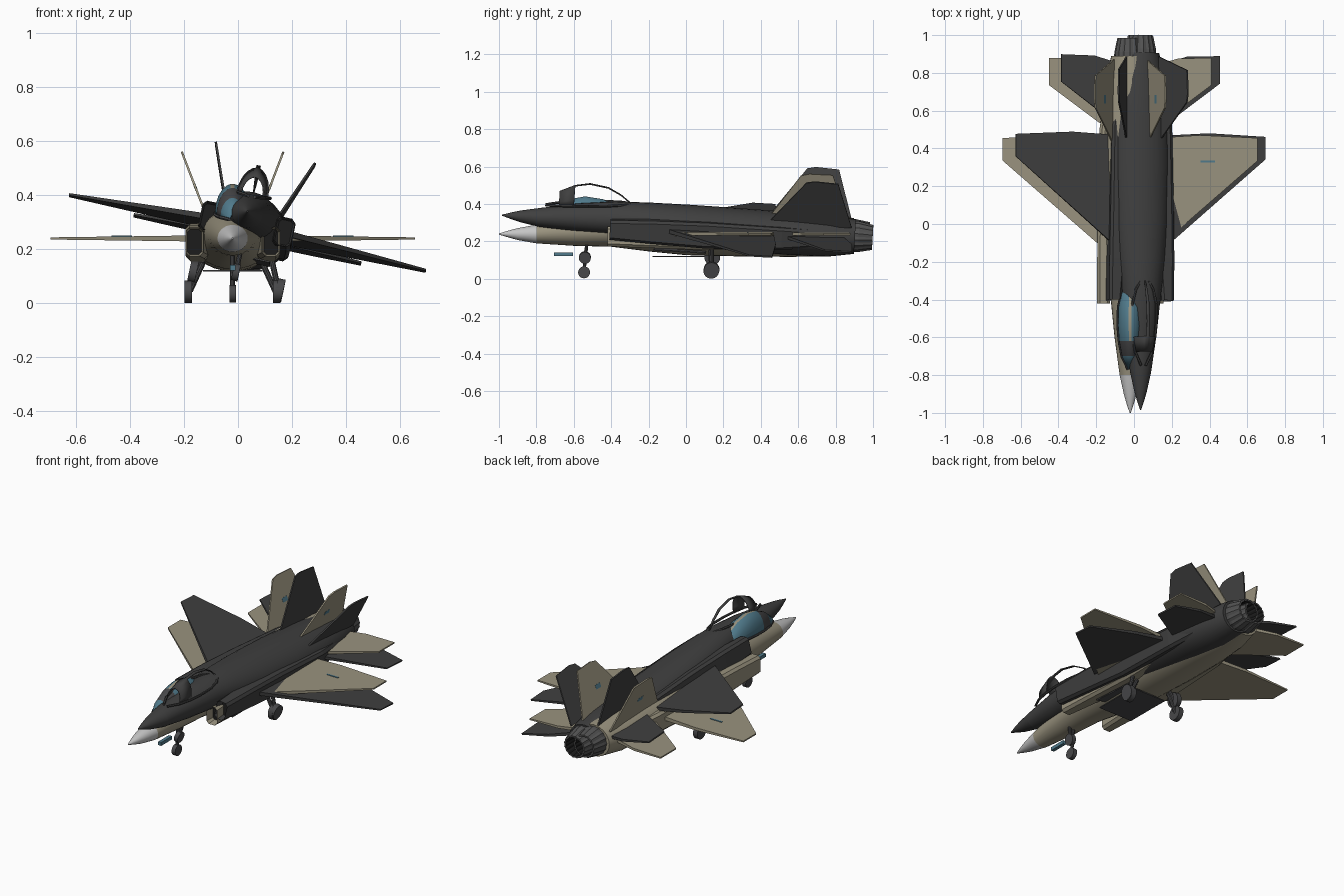
import bpy, bmesh, math
from mathutils import Matrix, Vector

if "Cube" in bpy.data.objects:
    bpy.data.objects.remove(bpy.data.objects["Cube"])


def material(name, rgb):
    m = bpy.data.materials.new(name)
    m.diffuse_color = (*rgb, 1)
    m.use_nodes = True
    m.node_tree.nodes["Principled BSDF"].inputs["Base Color"].default_value = m.diffuse_color
    return m


TAN = material("sand_paint", (0.32, 0.29, 0.21))
CHAR = material("charcoal_paint", (0.05, 0.05, 0.05))
NOSE = material("pale_grey", (0.56, 0.56, 0.56))
BLUE = material("blue_glass", (0.08, 0.195, 0.26))
FRAME = material("dark_frame", (0.065, 0.065, 0.068))
METAL = material("exhaust_metal", (0.085, 0.085, 0.085))
BLACK = material("inner_black", (0.012, 0.012, 0.012))


def finish(name, bm, mats, place, smooth=True, closed=True):
    if closed:
        bmesh.ops.recalc_face_normals(bm, faces=bm.faces)
    me = bpy.data.meshes.new(name)
    bm.to_mesh(me)
    bm.free()
    for m in mats:
        me.materials.append(m)
    ob = bpy.data.objects.new(name, me)
    bpy.context.collection.objects.link(ob)
    ob.matrix_world = place
    if smooth:
        bpy.ops.object.select_all(action='DESELECT')
        ob.select_set(True)
        bpy.context.view_layer.objects.active = ob
        bpy.ops.object.shade_smooth_by_angle(angle=math.radians(35))
    return ob


def loft(rings, caps=True, cyclic=True):
    """Skin a row of point rings; returns the bmesh."""
    bm = bmesh.new()
    rows = [[bm.verts.new(p) for p in r] for r in rings]
    n = len(rows[0])
    for a, b in zip(rows, rows[1:]):
        for i in range(n if cyclic else n - 1):
            j = (i + 1) % n
            bm.faces.new((a[i], a[j], b[j], b[i]))
    if caps:
        bm.faces.new(rows[0])
        bm.faces.new(rows[-1])
    return bm


def oval(y, hw, zb, zt, n=28):
    c, h = (zb + zt) / 2, (zt - zb) / 2
    return [(hw * math.cos(2 * math.pi * i / n), y, c + h * math.sin(2 * math.pi * i / n))
            for i in range(n)]


def rod(a, b, r, n=10):
    a, b = Vector(a), Vector(b)
    turn = (b - a).to_track_quat('Z', 'Y').to_matrix()
    ring = [turn @ Vector((r * math.cos(t), r * math.sin(t), 0))
            for t in (2 * math.pi * i / n for i in range(n))]
    return loft([[a + p for p in ring], [b + p for p in ring]])


def box(size, at, rot=Matrix()):
    bm = bmesh.new()
    bmesh.ops.create_cube(bm, size=1, matrix=Matrix.Translation(at) @ rot @ Matrix.Diagonal((*size, 1)))
    return bm


# fuselage stations: y, half width, bottom, top
STATIONS = [(-1.0, .003, -.003, .003), (-.95, .02, -.018, .018), (-.9, .034, -.032, .031),
            (-.8, .056, -.05, .05), (-.6, .083, -.063, .086), (-.4, .103, -.068, .108),
            (-.2, .13, -.093, .112), (0, .148, -.113, .112), (.3, .158, -.12, .108),
            (.55, .155, -.122, .104), (.75, .135, -.12, .1), (.89, .1, -.098, .086)]
# canopy stations: y, half width, base, top
CANOPY = [(-.77, .012, .07, .09), (-.7, .045, .078, .15), (-.62, .06, .084, .187), (-.54, .066, .09, .202),
          (-.44, .064, .096, .186), (-.37, .048, .1, .15), (-.32, .02, .102, .112)]
# flat outlines: (x, y) for the wing and tailplane, (y, height) for the fin
WING = [(.13, -.14), (.675, .335), (.675, .455), (.37, .47), (.13, .455)]
TAILPLANE = [(.1, .5), (.17, .54), (.43, .735), (.43, .88), (.25, .875), (.1, .83)]
FIN = [(.42, 0), (.615, .27), (.66, .28), (.785, .273), (.87, 0)]


def surface(name, outline, s, paint, place, root, tip):
    """Wing-like slab, thinner towards the tip."""
    span = max(p[0] for p in outline)
    half = [root + (tip - root) * x / span for x, y in outline]
    bm = loft([[(s * x, y, k * h) for (x, y), h in zip(outline, half)] for k in (-1, 1)])
    finish(name, bm, [paint], place, False)


def jet(tag, place, paint, nose_paint, glazed):
    # fuselage and nose cone
    finish(tag + "_fuselage", loft([oval(*s) for s in STATIONS[3:]]), [paint], place)
    finish(tag + "_nose_cone", loft([oval(*s) for s in STATIONS[:4]]), [nose_paint], place)

    # exhaust nozzle: petalled outer wall, rim and dark inner tube
    rings = []
    for y, r in ((.87, .086), (.91, .084), (.985, .068), (.985, .058), (.9, .05)):
        rings.append([((r - .004 * (i % 2)) * math.cos(math.pi * i / 16), y,
                       (r - .004 * (i % 2)) * math.sin(math.pi * i / 16) - .005) for i in range(32)])
    bm = loft(rings)
    for f in bm.faces:
        c = f.calc_center_median()
        f.material_index = int(math.hypot(c.x, c.z + .005) < .057 and c.y > .88)
    finish(tag + "_exhaust", bm, [METAL, BLACK], place, False)

    # canopy shell: glass panes, wide front bow and narrow centre rib
    angles = [math.radians(a) for a in (0, 18, 36, 54, 72, 83, 97, 108, 126, 144, 162, 180)]
    bm = loft([[(hw * math.cos(a), y, zb + (zt - zb) * math.sin(a)) for a in angles]
               for y, hw, zb, zt in CANOPY], caps=False, cyclic=False)
    bmesh.ops.recalc_face_normals(bm, faces=bm.faces)
    for f in bm.faces:
        c = f.calc_center_median()
        if -.7 < c.y < -.62:
            f.material_index = 1
        elif abs(c.x) < .002 and c.y > -.62:
            f.material_index = 2
    if not glazed:
        bmesh.ops.delete(bm, geom=[f for f in bm.faces if f.material_index == 0], context='FACES')
    ob = finish(tag + "_canopy", bm, [BLUE, FRAME if glazed else paint, paint], place, closed=False)
    mod = ob.modifiers.new("shell", 'SOLIDIFY')
    mod.thickness = .006

    # nose gear
    finish(tag + "_nose_leg", rod((0, -.53, -.05), (0, -.545, -.2), .009), [FRAME], place)
    finish(tag + "_nose_wheel", rod((-.012, -.545, -.205), (.012, -.545, -.205), .032, 20), [FRAME], place)
    # belly door
    finish(tag + "_belly_door", box((.22, .28, .006), (0, -.04, -.12)), [FRAME], place, False)

    for s, side in ((-1, "left"), (1, "right")):
        part = tag + "_" + side + "_"
        # canopy sill
        for a, b in zip(CANOPY, CANOPY[1:]):
            finish(part + "canopy_sill", rod((s * a[1], a[0], a[2]), (s * b[1], b[0], b[2]), .007, 6),
                   [FRAME if glazed else paint], place)

        # air intake duct with a recessed mouth
        rings = []
        for y, x0, x1, z0, z1 in ((-.42, .108, .175, -.066, .04), (-.2, .09, .175, -.075, .05),
                                  (.1, .08, .17, -.085, .055), (.5, .08, .163, -.07, .05),
                                  (.72, .07, .13, -.05, .04)):
            b = .014
            rings.append([(s * x, y, z) for x, z in (
                (x0 + b, z0), (x1 - b, z0), (x1, z0 + b), (x1, z1 - b),
                (x1 - b, z1), (x0 + b, z1), (x0, z1 - b), (x0, z0 + b))])
        bm = loft(rings)
        bmesh.ops.recalc_face_normals(bm, faces=bm.faces)
        mouth = min(bm.faces, key=lambda f: f.calc_center_median().y)
        bmesh.ops.inset_region(bm, faces=[mouth], thickness=.008)
        mouth.material_index = 1
        bmesh.ops.translate(bm, verts=mouth.verts, vec=(0, .05, 0))
        finish(part + "intake", bm, [paint, BLACK], place, False)

        # wing, tailplane and canted fin
        surface(part + "wing", WING, s, paint, place, .013, .004)
        surface(part + "tailplane", TAILPLANE, s, paint, place, .011, .004)
        lean = math.radians(21)
        out, up = Vector((s * math.cos(lean), 0, -math.sin(lean))), Vector((s * math.sin(lean), 0, math.cos(lean)))
        base = Vector((s * .088, 0, .06))
        bm = loft([[base + up * h + Vector((0, y, 0)) + out * k * .004 for y, h in FIN] for k in (-1, 1)])
        finish(part + "fin", bm, [paint], place, False)

        # main gear leg and wheel
        finish(part + "main_leg", rod((s * .11, .13, -.09), (s * .158, .135, -.195), .011), [FRAME], place)
        finish(part + "main_wheel", rod((s * .15, .135, -.197), (s * .178, .135, -.197), .042, 24), [FRAME], place)

        # blue marker lights on the wing and fin
        if glazed:
            finish(part + "wing_light", box((.075, .01, .006), (s * .41, .33, .0075)), [BLUE], place, False)
            finish(part + "fin_light", box((.0095, .045, .025), base + up * .14 + Vector((0, .66, 0)),
                                           Matrix.Rotation(s * lean, 4, 'Y')), [BLUE], place, False)


# level sand jet
level = Matrix.Translation((-.02, 0, .24))
jet("sand_jet", level, TAN, NOSE, True)
finish("sand_jet_sensor_pod", box((.02, .1, .02), (0, -.655, -.108)), [BLUE], level, False)

# overlapping charcoal jet, rolled and pitched nose-up
tilted = (Matrix.Translation((.035, .015, .283)) @ Matrix.Rotation(math.radians(-3.3), 4, 'X')
          @ Matrix.Rotation(math.radians(12), 4, 'Y'))
jet("charcoal_jet", tilted, CHAR, CHAR, False)
